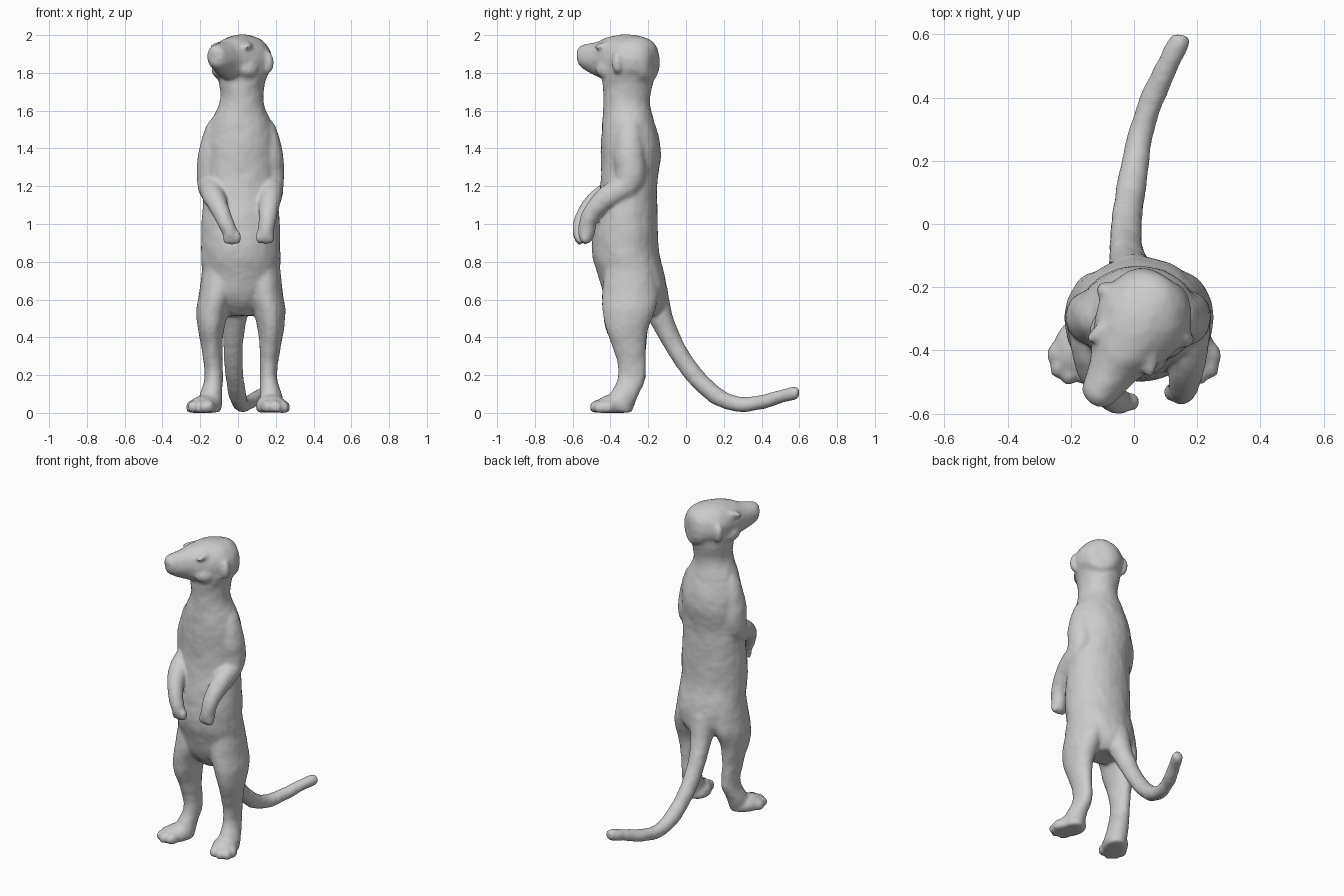
import bpy, bmesh, math
from mathutils import Vector, Matrix

bm = bmesh.new()
V = Vector


def catmull(rows, steps=5):
    # smooth interpolation through rows of numbers
    rows = [list(r) for r in rows]
    p = [rows[0]] + rows + [rows[-1]]
    out = []
    for i in range(1, len(p) - 2):
        for s in range(steps):
            t = s / steps
            out.append([0.5 * (2 * b + (c - a) * t + (2 * a - 5 * b + 4 * c - d) * t * t
                               + (3 * b - a - 3 * c + d) * t ** 3)
                        for a, b, c, d in zip(p[i - 1], p[i], p[i + 1], p[i + 2])])
    return out + [rows[-1]]


def loft(rings, n=28):
    # rings: (centre, u axis, v axis), closed with end caps
    loops = []
    for c, u, v in rings:
        loops.append([bm.verts.new(c + u * math.cos(2 * math.pi * k / n) + v * math.sin(2 * math.pi * k / n))
                      for k in range(n)])
    for a, b in zip(loops, loops[1:]):
        for k in range(n):
            bm.faces.new((a[k], a[(k + 1) % n], b[(k + 1) % n], b[k]))
    bm.faces.new(loops[0])
    bm.faces.new(loops[-1])


def column(rows):
    # horizontal sections: z, x0, x1, y0, y1
    loft([(V(((a + b) / 2, (c + d) / 2, z)), V(((b - a) / 2, 0, 0)), V((0, (d - c) / 2, 0)))
          for z, a, b, c, d in catmull(rows)])


def sweep(rows):
    # round limb: x, y, z, radius
    pts = catmull(rows)
    rings = []
    for i, p in enumerate(pts):
        t = V(pts[min(i + 1, len(pts) - 1)][:3]) - V(pts[max(i - 1, 0)][:3])
        u = V((1, 0, 0))
        u = (u - t * (u.dot(t) / t.length_squared)).normalized()
        rings.append((V(p[:3]), u * p[3], t.normalized().cross(u) * p[3]))
    loft(rings)


def blob(loc, size, turn=0.0, tilt=0.0):
    m = (Matrix.Translation(loc) @ Matrix.Rotation(turn, 4, 'Z') @ Matrix.Rotation(tilt, 4, 'X')
         @ Matrix.Diagonal((*size, 1)))
    bmesh.ops.create_uvsphere(bm, u_segments=20, v_segments=12, radius=1, matrix=m)


# torso and neck
column([(1.9, -.08, .16, -.40, -.165), (1.82, -.1, .165, -.445, -.162), (1.75, -.1, .145, -.443, -.175),
        (1.68, -.092, .135, -.437, -.19), (1.62, -.105, .14, -.438, -.19),
        (1.55, -.138, .17, -.443, -.17), (1.45, -.172, .2, -.45, -.142), (1.35, -.178, .205, -.45, -.135),
        (1.2, -.18, .205, -.455, -.153), (1.0, -.193, .223, -.488, -.15),
        (.85, -.193, .222, -.497, -.142), (.72, -.19, .222, -.462, -.112),
        (.62, -.175, .205, -.43, -.103), (.56, -.13, .16, -.39, -.115), (.515, -.07, .1, -.34, -.15)])

# head, turned to one side
TURN = math.radians(-31)
start = len(bm.verts)
rings = []
for t, w, lo, hi in catmull([(-.128, .045, 1.80, 1.91), (-.113, .085, 1.76, 1.955), (-.072, .122, 1.745, 1.985),
                             (0, .147, 1.74, 2.0), (.08, .137, 1.745, 2.0), (.15, .108, 1.76, 1.988),
                             (.21, .08, 1.78, 1.968), (.27, .063, 1.805, 1.956), (.315, .05, 1.83, 1.945),
                             (.334, .022, 1.86, 1.925)]):
    rings.append((V((0, -t, (lo + hi) / 2)), V((w, 0, 0)), V((0, 0, (hi - lo) / 2))))
loft(rings)
for s in (-1, 1):
    blob((s * .142, -.01, 1.855), (.034, .028, .06), s * .3)           # ear
    blob((s * .085, -.115, 1.945), (.026, .07, .02), s * .45, .15)     # brow
    blob((s * .075, -.09, 1.82), (.06, .09, .06))                      # cheek
blob((0, -.318, 1.91), (.035, .022, .025))                             # nose
bm.verts.ensure_lookup_table()
bmesh.ops.transform(bm, verts=bm.verts[start:],
                    matrix=Matrix.Translation((.04, -.28, 0)) @ Matrix.Rotation(TURN, 4, 'Z'))

# arms: shoulder, elbow, forearm, drooping paw
sweep([(-.07, -.29, 1.58, .03), (-.1, -.3, 1.5, .07), (-.122, -.3, 1.38, .085), (-.135, -.295, 1.27, .083),
       (-.14, -.32, 1.2, .072), (-.135, -.4, 1.17, .062), (-.112, -.485, 1.11, .053),
       (-.075, -.545, 1.03, .045), (-.045, -.56, .96, .039), (-.03, -.56, .915, .027)])
sweep([(.1, -.29, 1.58, .03), (.13, -.3, 1.5, .07), (.148, -.3, 1.38, .086), (.163, -.295, 1.27, .083),
       (.171, -.32, 1.2, .072), (.174, -.39, 1.16, .063), (.166, -.465, 1.1, .054),
       (.155, -.513, 1.03, .046), (.147, -.528, .95, .043), (.142, -.53, .905, .032)])
for px, py in ((-.032, -.56), (.142, -.53)):
    for k in (-1, 0, 1):
        blob((px + k * .03, py - .003, .93 - .004 * (k == 0)), (.019, .027, .037))

# legs and feet, second side slightly offset
LEG = [(.95, -.15, -.03, -.40, -.2), (.8, -.185, -.01, -.425, -.18), (.65, -.203, -.01, -.442, -.15),
       (.55, -.217, -.045, -.442, -.16),
       (.45, -.212, -.072, -.425, -.198), (.35, -.192, -.083, -.39, -.212), (.25, -.178, -.083, -.36, -.212),
       (.17, -.178, -.082, -.362, -.217), (.1, -.2, -.085, -.40, -.25), (.04, -.21, -.085, -.43, -.275),
       (.003, -.2, -.095, -.42, -.285)]
for side in (-1, 1):
    if side < 0:
        column(LEG)
    else:
        column([(z, .032 - b, .032 - a, c, d) for z, a, b, c, d in LEG])
    start = len(bm.verts)
    blob((side * .175, -.385, .035), (.078, .1, .06), side * .45)
    for x, y in ((.246, -.405), (.236, -.45), (.2, -.474), (.152, -.468)):
        blob((side * x, y, .03), (.027, .04, .037), side * .5)
    bm.verts.ensure_lookup_table()
    for v in bm.verts[start:]:
        v.co.z = max(v.co.z, 0.003)

# tail
sweep([(.0, -.23, .8, .05), (-.005, -.188, .66, .085), (-.015, -.143, .53, .066), (-.025, -.085, .4, .053),
       (-.025, -.015, .28, .049), (-.015, .07, .17, .047), (0, .17, .083, .044), (.02, .28, .046, .04),
       (.055, .39, .054, .037), (.1, .49, .085, .035), (.142, .575, .105, .033), (.15, .597, .106, .024)])

bmesh.ops.recalc_face_normals(bm, faces=bm.faces)
mesh = bpy.data.meshes.new("animal_body")
bm.to_mesh(mesh)
bm.free()
body = bpy.data.objects.new("animal_body", mesh)
bpy.context.collection.objects.link(body)

# fuse the parts into one smooth skin with faint fur unevenness
rm = body.modifiers.new("fuse", 'REMESH')
rm.mode = 'VOXEL'
rm.voxel_size = 0.009
rm.use_smooth_shade = True
sm = body.modifiers.new("soften", 'SMOOTH')
sm.factor = 0.5
sm.iterations = 14
tex = bpy.data.textures.new("fur", 'CLOUDS')
tex.noise_scale = 0.11
dp = body.modifiers.new("fur", 'DISPLACE')
dp.texture = tex
dp.texture_coords = 'LOCAL'
dp.strength = 0.01
dp.mid_level = 0.4
